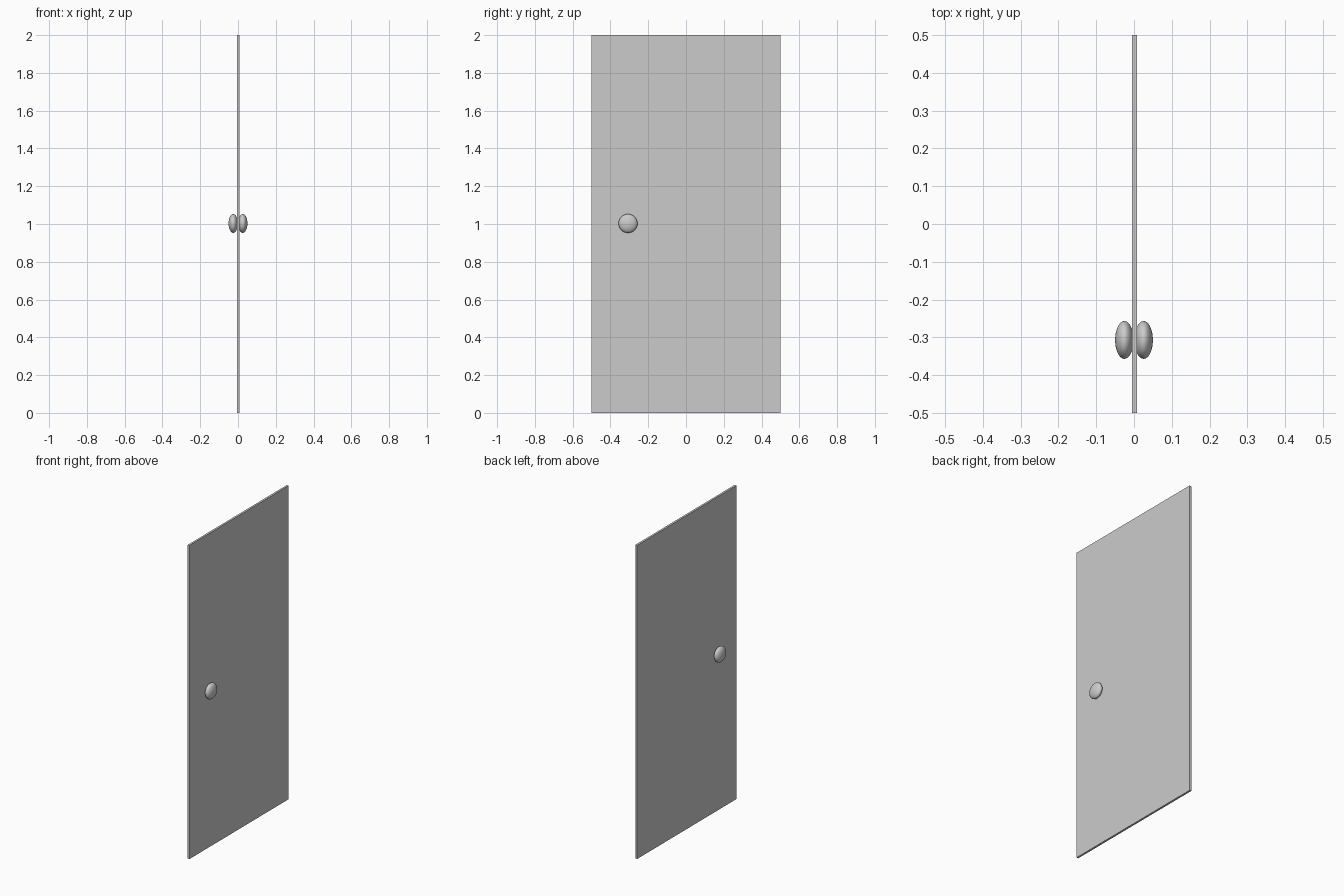
import bpy

if "Cube" in bpy.data.objects:
    bpy.data.objects.remove(bpy.data.objects["Cube"])

KNOB_Y, KNOB_Z = -0.307, 1.003

# Door slab
bpy.ops.mesh.primitive_cube_add(size=1, location=(0.001, 0, 1))
door = bpy.context.object
door.name = "door_panel"
door.scale = (0.013, 1, 2)
bpy.ops.object.transform_apply(location=False, rotation=False, scale=True)


# Flattened round knob, one on each face of the door
def knob(name, side):
    bpy.ops.mesh.primitive_uv_sphere_add(segments=48, ring_count=24, radius=0.05,
                                         location=(side * 0.0255, KNOB_Y, KNOB_Z))
    ob = bpy.context.object
    ob.name = name
    ob.scale = (0.49, 1, 1)
    bpy.ops.object.transform_apply(location=False, rotation=False, scale=True)
    bpy.ops.object.shade_smooth()


knob("left_knob", -1)
knob("right_knob", 1)
